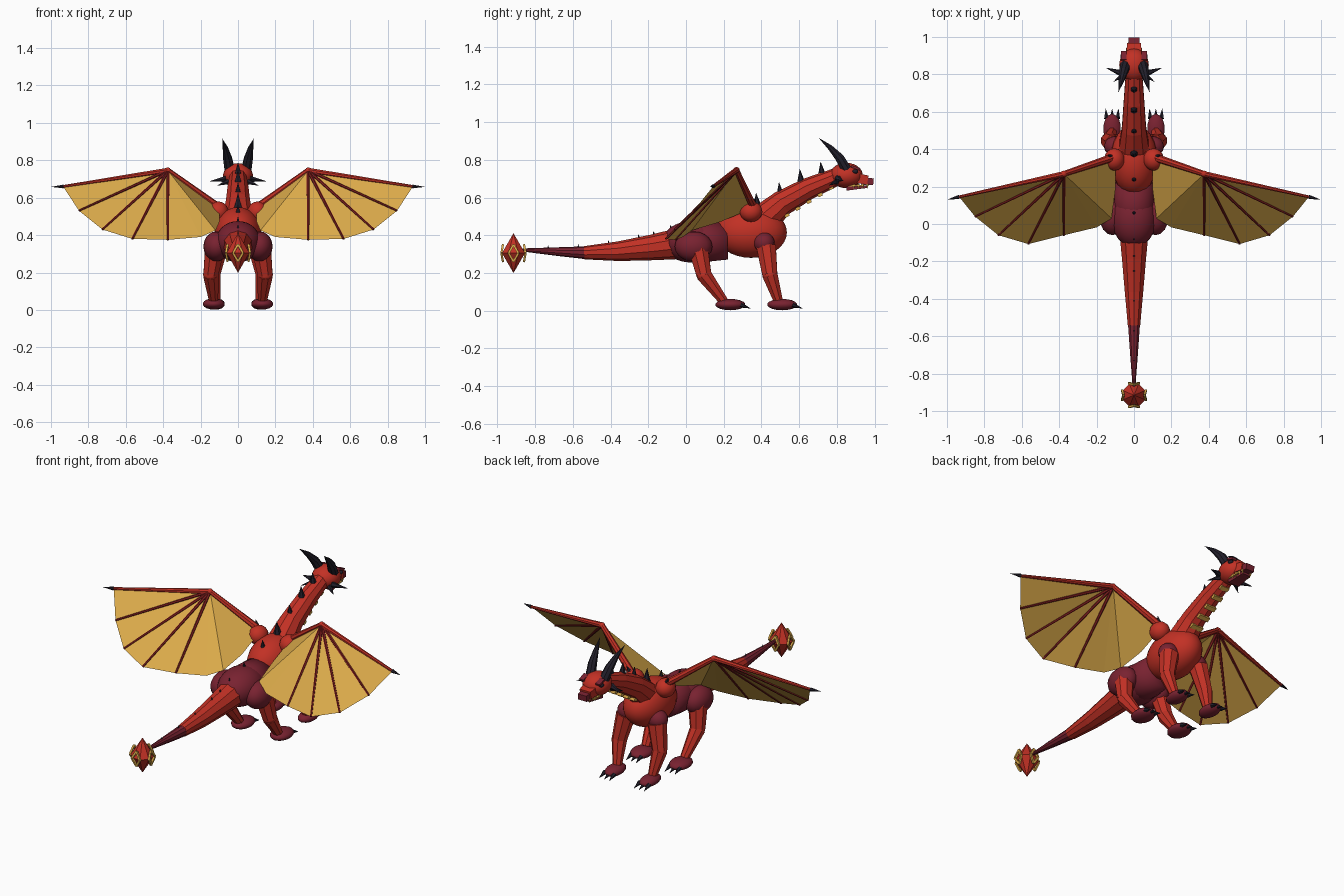
import bpy, bmesh, math
from mathutils import Vector, Matrix

cube = bpy.data.objects.get("Cube")
if cube:
    bpy.data.objects.remove(cube, do_unlink=True)


def material(name, rgb):
    m = bpy.data.materials.new(name)
    m.use_nodes = True
    m.diffuse_color = (*rgb, 1)
    m.node_tree.nodes["Principled BSDF"].inputs["Base Color"].default_value = (*rgb, 1)
    return m


RED = material("scale red", (0.54, 0.03, 0.018))
MAROON = material("deep maroon", (0.19, 0.016, 0.03))
BONE = material("dark red bone", (0.2, 0.012, 0.012))
GOLD = material("gold", (0.72, 0.41, 0.07))
BLACK = material("horn black", (0.016, 0.014, 0.024))


def finish(name, bm, mat, smooth=False):
    me = bpy.data.meshes.new(name)
    bmesh.ops.recalc_face_normals(bm, faces=bm.faces[:])
    for f in bm.faces:
        f.smooth = smooth
    bm.to_mesh(me)
    bm.free()
    me.materials.append(mat)
    ob = bpy.data.objects.new(name, me)
    bpy.context.collection.objects.link(ob)
    return ob


def blob(name, c, r, mat, seg=20, rot=0):
    """Smooth ellipsoid, pitched about x by rot."""
    bm = bmesh.new()
    m = Matrix.Translation(c) @ Matrix.Rotation(rot, 4, 'X') @ Matrix.Diagonal((*r, 1))
    bmesh.ops.create_uvsphere(bm, u_segments=seg, v_segments=seg * 2 // 3, radius=1, matrix=m)
    return finish(name, bm, mat, True)


def tube(name, pts, radii, mat, sides=8, smooth=False):
    """Loft of regular rings along a path; a zero radius makes a point."""
    bm = bmesh.new()
    pts = [Vector(p) for p in pts]
    rings = []
    for i, (p, r) in enumerate(zip(pts, radii)):
        d = (pts[min(i + 1, len(pts) - 1)] - pts[max(i - 1, 0)]).normalized()
        ref = Vector((1, 0, 0)) if abs(d.x) < 0.8 else Vector((0, 0, 1))
        u = (ref - d * ref.dot(d)).normalized()
        v = d.cross(u)
        ring = []
        for k in range(sides):
            a = math.tau * (k + 0.5) / sides
            ring.append(bm.verts.new(p + (u * math.cos(a) + v * math.sin(a)) * max(r, 0.0005)))
        rings.append(ring)
    for a, b in zip(rings, rings[1:]):
        for k in range(sides):
            j = (k + 1) % sides
            bm.faces.new((a[k], a[j], b[j], b[k]))
    bm.faces.new(rings[0])
    bm.faces.new(rings[-1])
    return finish(name, bm, mat, smooth)


def box(name, c, size, mat, rot=0, taper=1):
    """Box pitched about x, narrowed at its +y end."""
    bm = bmesh.new()
    bmesh.ops.create_cube(bm, size=1)
    for v in bm.verts:
        if v.co.y > 0:
            v.co.x *= taper
            v.co.z *= taper
    bm.transform(Matrix.Translation(c) @ Matrix.Rotation(rot, 4, 'X') @ Matrix.Diagonal((*size, 1)))
    return finish(name, bm, mat)


# Torso
blob("chest", (0, 0.345, 0.415), (0.125, 0.19, 0.135), RED, 24)
blob("hips", (0, 0.03, 0.365), (0.12, 0.155, 0.11), MAROON, 24)
tube("waist", [(0, 0.0, 0.36), (0, 0.1, 0.365), (0, 0.22, 0.37)], [0.1, 0.108, 0.1], MAROON, 20, True)

# Neck
neck = [(0, 0.38, 0.455), (0, 0.51, 0.57), (0, 0.65, 0.648), (0, 0.81, 0.715)]
tube("neck", neck, [0.09, 0.068, 0.058, 0.046], RED, 10)
for i in range(5):
    t = i / 4
    box(f"throat_plate_{i}", (0, 0.535 + 0.235 * t, 0.505 + 0.145 * t),
        (0.075 - 0.02 * t, 0.026, 0.016), GOLD, 0.45)

# Tail, red at the root and maroon at the end
tube("tail_root", [(0, -0.06, 0.352), (0, -0.18, 0.335), (0, -0.36, 0.315), (0, -0.54, 0.307)],
     [0.08, 0.068, 0.052, 0.035], RED, 10)
tube("tail_end", [(0, -0.53, 0.307), (0, -0.68, 0.313), (0, -0.87, 0.322)],
     [0.034, 0.023, 0.008], MAROON, 10)

# Tail gem with diamond frames on four sides
gem = Vector((0, -0.915, 0.305))
tube("tail_gem", [gem + Vector((0, 0, z)) for z in (-0.105, 0, 0.105)], [0, 0.066, 0], RED, 8)
for i in range(4):
    turn = Matrix.Rotation(i * math.pi / 2, 3, 'Z')
    corners = [Vector((0, -0.056, 0.045)), Vector((0.026, -0.064, 0)),
               Vector((0, -0.056, -0.045)), Vector((-0.026, -0.064, 0))]
    corners = [gem + turn @ c for c in corners]
    for k in range(4):
        tube(f"gem_frame_{i}_{k}", [corners[k], corners[(k + 1) % 4]], [0.008, 0.008], GOLD, 4)

# Head
blob("skull", (0, 0.85, 0.717), (0.08, 0.088, 0.067), RED, 20)
box("muzzle", (0, 0.925, 0.70), (0.09, 0.08, 0.056), RED, -0.15, 0.8)
box("nose", (0, 0.962, 0.686), (0.066, 0.065, 0.042), MAROON, -0.1, 0.85)
box("jaw", (0, 0.905, 0.652), (0.075, 0.11, 0.02), MAROON, 0.1, 0.7)

# Spikes along the spine: y, base height, size
spine = [(0.72, 0.73, 0.06), (0.61, 0.685, 0.066), (0.5, 0.615, 0.066), (0.38, 0.54, 0.085),
         (0.24, 0.515, 0.05), (0.06, 0.465, 0.035), (-0.08, 0.43, 0.025), (-0.17, 0.4, 0.022),
         (-0.25, 0.385, 0.02), (-0.41, 0.355, 0.018), (-0.57, 0.335, 0.018), (-0.73, 0.328, 0.018)]
for i, (y, z, s) in enumerate(spine):
    tube(f"spine_spike_{i}", [(0, y, z), (0, y - 0.1 * s, z + s)], [0.3 * s, 0], BLACK, 6)

# Wing skeleton points for the left side
shoulder, wrist, tip = (0.1, 0.36, 0.545), (0.375, 0.268, 0.745), (0.935, 0.145, 0.66)
fingers = [(0.85, 0.04, 0.53), (0.725, -0.06, 0.43), (0.565, -0.107, 0.38), (0.375, -0.06, 0.375)]
inner = [(0.2, -0.018, 0.39), (0.12, 0.03, 0.425), (0.1, 0.18, 0.47), shoulder]

for side, s in (("left", 1), ("right", -1)):
    def at(p):
        return Vector((p[0] * s, p[1], p[2]))

    # Wing
    blob(side + "_wing_shoulder", at((0.105, 0.345, 0.525)), (0.055, 0.06, 0.055), RED, 16)
    tube(side + "_wing_arm", [at(shoulder), at(wrist)], [0.022, 0.015], RED, 8)
    tube(side + "_wing_edge", [at(wrist), at(tip)], [0.016, 0.008], RED, 8)
    tube(side + "_wing_claw", [at(tip), at((0.998, 0.13, 0.658))], [0.011, 0], BLACK, 6)
    blob(side + "_wing_wrist", at(wrist), (0.017,) * 3, RED, 10)
    for i, f in enumerate(fingers):
        tube(f"{side}_wing_finger_{i}", [at(wrist), at(f)], [0.01, 0.006], BONE, 6)
    bm = bmesh.new()
    hub = bm.verts.new(at(wrist))
    rim = [bm.verts.new(at(p)) for p in [tip] + fingers + inner]
    for a, b in zip(rim, rim[1:]):
        bm.faces.new((hub, a, b) if s < 0 else (hub, b, a))
    finish(side + "_wing_membrane", bm, GOLD)
    tube(side + "_shoulder_spike", [at((0.125, 0.36, 0.57)), at((0.14, 0.37, 0.6))], [0.014, 0], BLACK, 6)

    # Horns, cheek spikes, eyes, brows and teeth
    tube(side + "_horn", [at(p) for p in ((0.045, 0.85, 0.75), (0.056, 0.815, 0.81),
         (0.068, 0.765, 0.865), (0.084, 0.705, 0.915))], [0.029, 0.025, 0.015, 0], BLACK, 8)
    tube(side + "_cheek_spike", [at((0.065, 0.805, 0.70)), at((0.15, 0.835, 0.688))], [0.018, 0], BLACK, 6)
    tube(side + "_jaw_spike", [at((0.055, 0.8, 0.685)), at((0.11, 0.76, 0.665))], [0.015, 0], BLACK, 6)
    blob(side + "_eye", at((0.06, 0.897, 0.738)), (0.014, 0.017, 0.011), BLACK, 10)
    box(side + "_brow", at((0.054, 0.9, 0.757)), (0.03, 0.05, 0.012), MAROON, -0.35)
    for i in range(4):
        p = at((0.037 - 0.003 * i, 0.89 + 0.024 * i, 0.672))
        tube(f"{side}_tooth_{i}", [p, p - Vector((0, 0, 0.024))], [0.008, 0], GOLD, 5)
    box(side + "_gum", at((0.037, 0.9, 0.662)), (0.01, 0.08, 0.009), GOLD)

    # Legs: hip, knee, ankle, foot centre
    for leg, hip, knee, ankle, foot, width in (
            ("hind", (0.125, 0.065, 0.33), (0.145, 0.095, 0.19), (0.13, 0.2, 0.05), (0.13, 0.235, 0.032), 0.06),
            ("front", (0.105, 0.425, 0.34), (0.135, 0.445, 0.19), (0.118, 0.49, 0.05), (0.117, 0.51, 0.032), 0.048)):
        n = f"{side}_{leg}_"
        if leg == "hind":
            blob(n + "haunch", at((0.115, 0.04, 0.34)), (0.07, 0.1, 0.08), MAROON, 16)
        else:
            blob(n + "haunch", at((0.1, 0.415, 0.36)), (0.06, 0.055, 0.055), MAROON, 16)
        tube(n + "thigh", [at(hip), at(knee)], [0.056, 0.043], RED, 8)
        blob(n + "knee", at(knee), (0.042, 0.04, 0.04), RED, 12)
        tube(n + "shin", [at(knee), at(ankle)], [0.044, 0.026], RED, 8)
        blob(n + "foot", at(foot), (width, 0.08, 0.03), MAROON, 14)
        for i in (-1, 0, 1):
            p = at(foot) + Vector((0.03 * i, 0.055, -0.002))
            tube(f"{n}claw_{i + 1}", [p, p + Vector((0.004 * i, 0.052, -0.018))], [0.014, 0], BLACK, 6)
